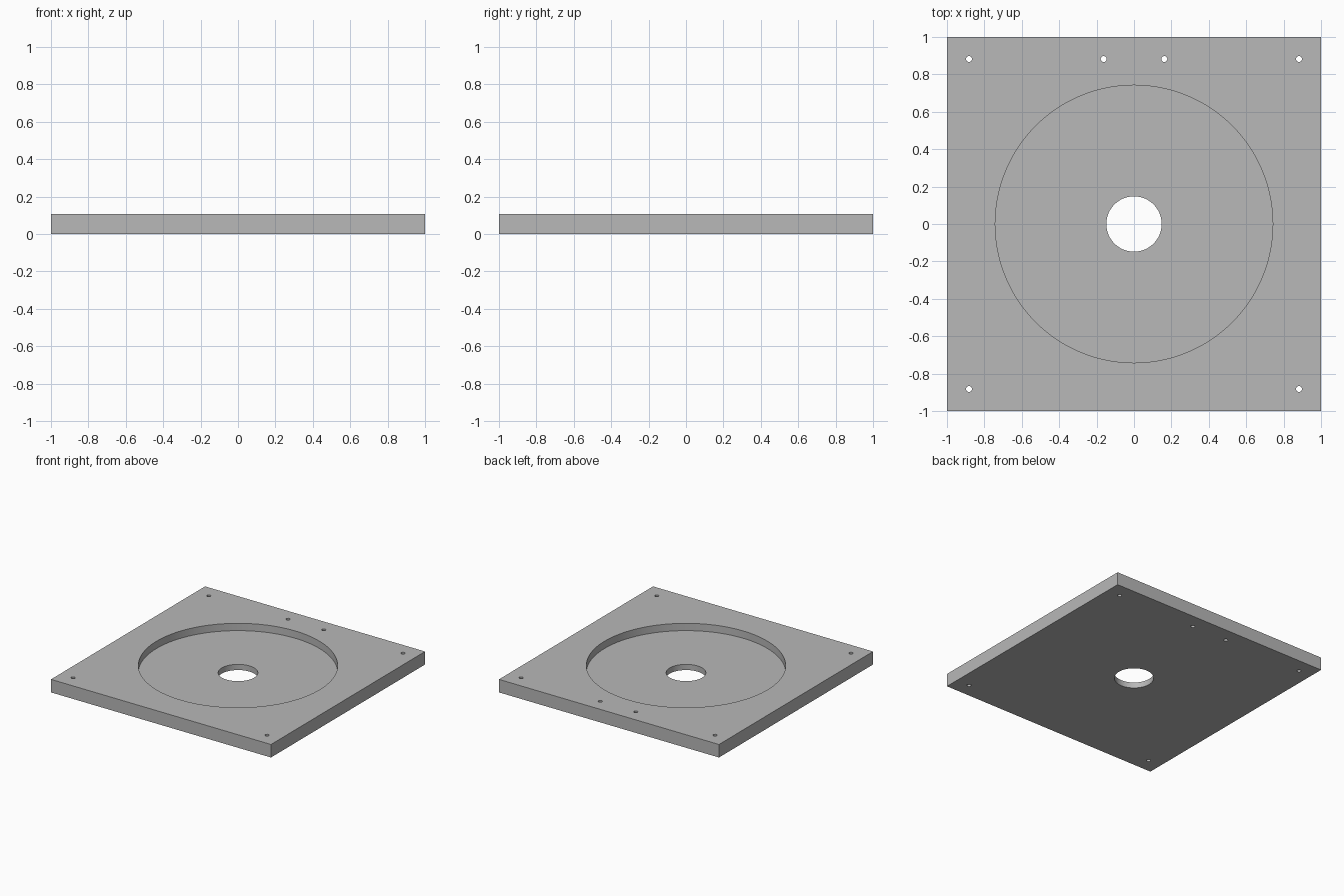
import bpy
import math

cube = bpy.data.objects.get("Cube")
if cube:
    bpy.data.objects.remove(cube, do_unlink=True)

THICK = 0.107
FLOOR = 0.047

grey = bpy.data.materials.new("plain grey")
grey.use_nodes = True
colour = (0.48, 0.48, 0.48, 1)
grey.diffuse_color = colour
grey.node_tree.nodes["Principled BSDF"].inputs["Base Color"].default_value = colour

# Square plate
bpy.ops.mesh.primitive_cube_add(size=1, location=(0, 0, THICK / 2))
plate = bpy.context.object
plate.name = "base_plate"
plate.scale = (2, 2, THICK)
bpy.ops.object.transform_apply(location=True, rotation=False, scale=True)
plate.data.materials.append(grey)


def cut_round(name, x, y, radius, bottom, sides):
    """Cut a vertical round pocket from the given height up through the top."""
    top = THICK + 0.1
    bpy.ops.mesh.primitive_cylinder_add(vertices=sides, radius=radius, depth=top - bottom,
                                        location=(x, y, (top + bottom) / 2))
    cutter = bpy.context.object
    cutter.name = name
    cutter.hide_render = True
    cutter.data.materials.append(grey)
    mod = plate.modifiers.new(name, "BOOLEAN")
    mod.operation = "DIFFERENCE"
    mod.solver = "EXACT"
    mod.object = cutter
    bpy.ops.object.select_all(action="DESELECT")
    bpy.context.view_layer.objects.active = plate
    plate.select_set(True)
    bpy.ops.object.modifier_apply(modifier=mod.name)
    bpy.data.objects.remove(cutter, do_unlink=True)


# Shallow round recess and central bore
cut_round("recess_cutter", 0, 0, 0.742, FLOOR, 128)
cut_round("bore_cutter", 0, 0, 0.148, -0.1, 64)

# Screw holes: four corners and a pair along the back edge
for side in (-1, 1):
    for x, y in ((0.882, -0.882), (0.882, 0.882), (0.162, 0.882)):
        cut_round("screw_cutter", side * x, y, 0.016, -0.1, 24)

bpy.ops.object.shade_smooth_by_angle(angle=math.radians(30))
